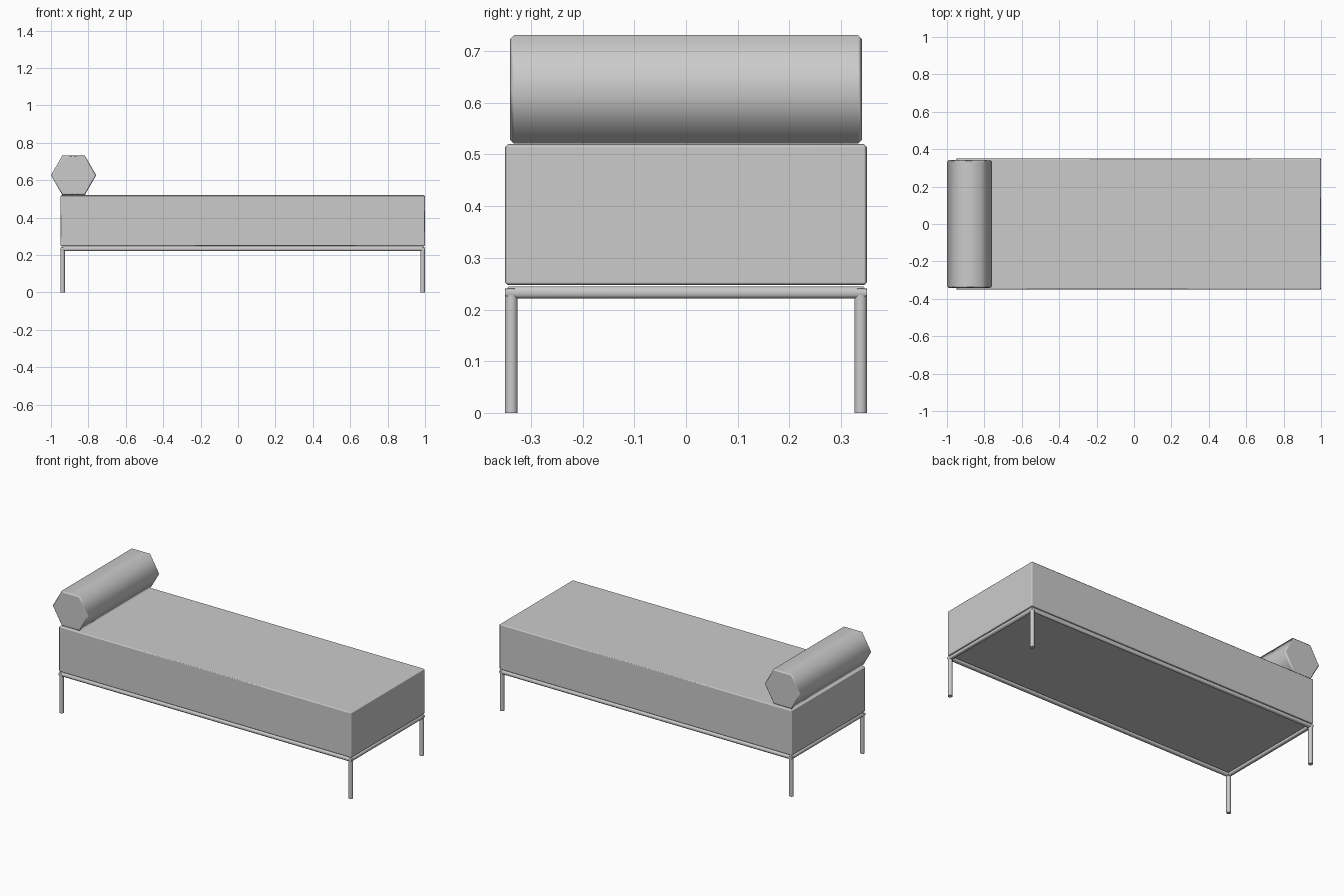
import bpy, bmesh
from math import cos, sin, pi, radians
from mathutils import Matrix

if "Cube" in bpy.data.objects:
    bpy.data.objects.remove(bpy.data.objects["Cube"])

CX, HX, HY = 0.025, 0.975, 0.35      # bench centre and half sizes
TUBE, SIDES = 0.012, 8               # tube half width and side count
RAIL_Z = 0.233
RAD = TUBE / cos(pi / SIDES)


def finish(name, bm, smooth_angle=None):
    bmesh.ops.recalc_face_normals(bm, faces=bm.faces)
    mesh = bpy.data.meshes.new(name)
    bm.to_mesh(mesh)
    bm.free()
    mesh.shade_smooth()
    if smooth_angle:
        mesh.set_sharp_from_angle(angle=radians(smooth_angle))
    obj = bpy.data.objects.new(name, mesh)
    bpy.context.collection.objects.link(obj)
    return obj


def soften(obj, width, angle):
    bevel = obj.modifiers.new("bevel", 'BEVEL')
    bevel.width, bevel.segments = width, 1
    bevel.limit_method, bevel.angle_limit = 'ANGLE', radians(angle)
    obj.modifiers.new("normals", 'WEIGHTED_NORMAL').weight = 90


# mattress: thick slab with tiny chamfers
bm = bmesh.new()
bmesh.ops.create_cube(bm, size=1, matrix=Matrix.Translation((CX, 0, 0.3835))
                      @ Matrix.Diagonal((2 * HX, 2 * HY, 0.273, 1)))
soften(finish("mattress", bm), 0.006, 40)

# bolster: six-sided roll lying across the head end
bm = bmesh.new()
bmesh.ops.create_cone(bm, cap_ends=True, segments=6, radius1=0.121, radius2=0.121, depth=0.682,
                      matrix=Matrix.Translation((-0.879, 0, 0.626))
                      @ Matrix.Rotation(pi / 2, 4, 'X') @ Matrix.Rotation(pi / 2, 4, 'Z'))
# point two corners along x
if max(v.co.x for v in bm.verts) < -0.77:
    bmesh.ops.rotate(bm, verts=bm.verts, cent=(-0.879, 0, 0.626),
                     matrix=Matrix.Rotation(pi / 6, 3, 'Y'))
soften(finish("bolster", bm), 0.008, 75)

# frame_rail: tube loop with mitred corners
bm = bmesh.new()
rings = []
for sx, sy in ((1, 1), (-1, 1), (-1, -1), (1, -1)):
    ring = []
    for i in range(SIDES):
        a = 2 * pi * (i + 0.5) / SIDES
        out = RAD * cos(a) - TUBE
        ring.append(bm.verts.new((CX + sx * (HX + out), sy * (HY + out), RAIL_Z + RAD * sin(a))))
    rings.append(ring)
for k in range(4):
    p, q = rings[k], rings[(k + 1) % 4]
    for i in range(SIDES):
        j = (i + 1) % SIDES
        bm.faces.new((p[i], p[j], q[j], q[i]))
finish("frame_rail", bm, 50)

# legs: four corner tubes running up into the rail
for xname, sx in (("left", -1), ("right", 1)):
    for yname, sy in (("front", -1), ("back", 1)):
        bm = bmesh.new()
        h = RAIL_Z + 0.008
        place = Matrix.Translation((CX + sx * (HX - TUBE), sy * (HY - TUBE), h / 2))
        bmesh.ops.create_cone(bm, cap_ends=True, segments=SIDES, radius1=RAD, radius2=RAD, depth=h,
                              matrix=place @ Matrix.Rotation(pi / SIDES, 4, 'Z'))
        finish(f"{yname}_{xname}_leg", bm, 50)
